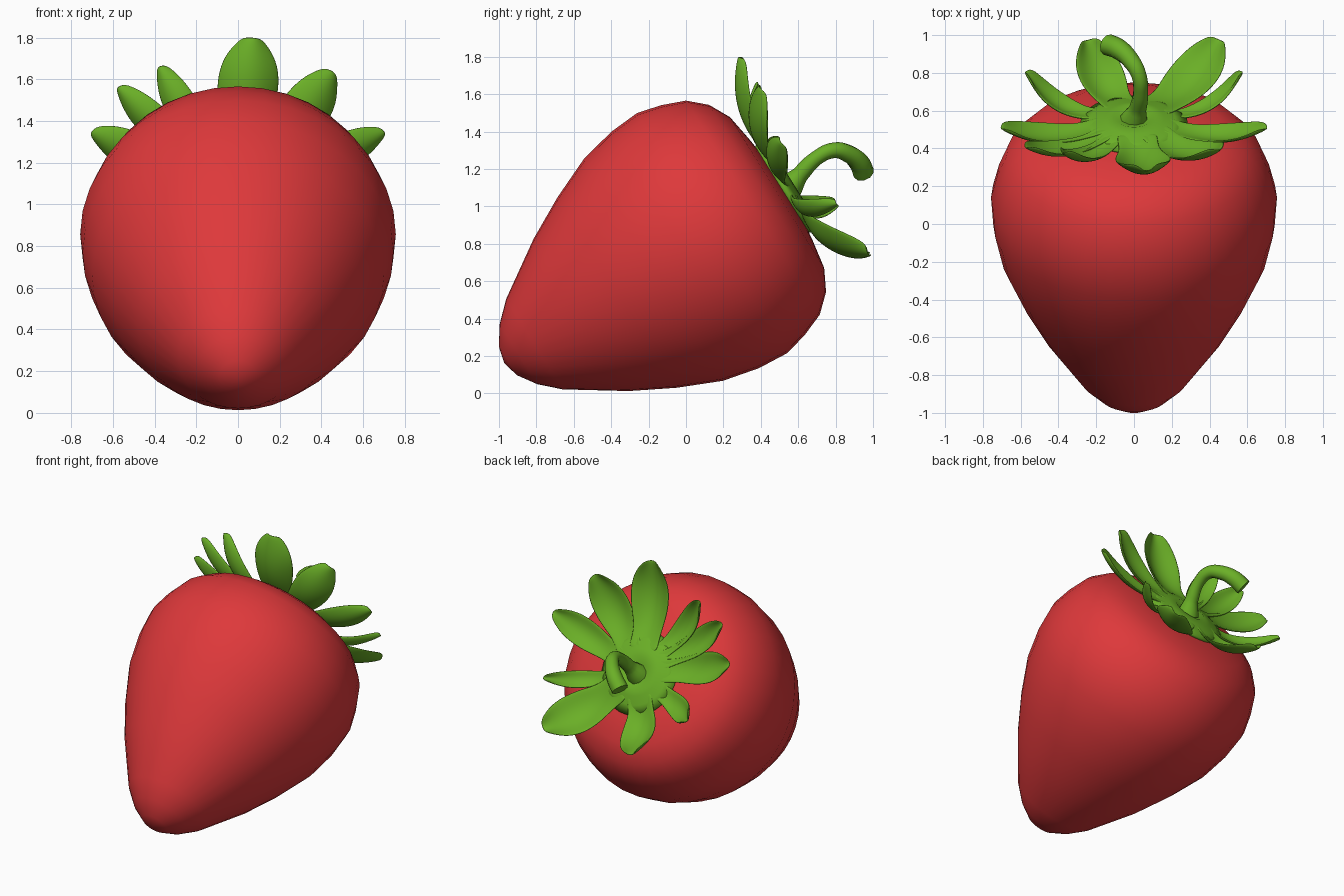
import bpy
import bmesh
from math import radians, sin, cos, tau
from mathutils import Vector

if "Cube" in bpy.data.objects:
    bpy.data.objects.remove(bpy.data.objects["Cube"], do_unlink=True)

TILT = radians(-58)          # fruit axis leans from vertical towards the back


def material(name, rgb):
    m = bpy.data.materials.new(name)
    m.use_nodes = True
    m.diffuse_color = (*rgb, 1)
    bsdf = m.node_tree.nodes["Principled BSDF"]
    bsdf.inputs["Base Color"].default_value = (*rgb, 1)
    bsdf.inputs["Roughness"].default_value = 0.6
    return m


RED = material("berry red", (0.73, 0.04, 0.043))
GREEN = material("leaf green", (0.145, 0.43, 0.02))


def finish(name, bm, mat, location):
    """Turn a bmesh into a smooth, tilted object."""
    bmesh.ops.recalc_face_normals(bm, faces=bm.faces)
    mesh = bpy.data.meshes.new(name)
    bm.to_mesh(mesh)
    bm.free()
    mesh.materials.append(mat)
    mesh.shade_smooth()
    ob = bpy.data.objects.new(name, mesh)
    ob.location = location
    ob.rotation_euler.x = TILT
    bpy.context.collection.objects.link(ob)
    return ob


def lathe(bm, profile, sides):
    """Revolve (radius, height) points around local z."""
    rings = []
    for r, h in profile:
        if r == 0:
            rings.append([bm.verts.new((0, 0, h))] * sides)
        else:
            rings.append([bm.verts.new((r * cos(tau * i / sides), r * sin(tau * i / sides), h))
                          for i in range(sides)])
    for a, b in zip(rings, rings[1:]):
        for i in range(sides):
            j = (i + 1) % sides
            bm.faces.new(dict.fromkeys((a[i], a[j], b[j], b[i])))


# Berry body: revolved profile from the blunt tip to the crown
bm = bmesh.new()
lathe(bm, [(0, -1.24), (.09, -1.218), (.19, -1.15), (.285, -1.05), (.48, -.755),
           (.6, -.53), (.7, -.3), (.745, -.1), (.757, .07), (.725, .2), (.675, .327),
           (.59, .42), (.475, .48), (.32, .505), (.16, .525), (0, .53)], 36)
finish("berry_body", bm, RED, (0, .08, .82))

CROWN = (0, .556, 1.117)

# Calyx disc with a small raised ring around the stem
bm = bmesh.new()
lathe(bm, [(0, 0), (.07, 0), (.11, .018), (.16, .006), (.22, -.008), (.285, -.03), (.27, -.05)], 32)
finish("calyx_disc", bm, GREEN, CROWN)

# Leaves: tip across, tip up, tip lift, half width, cup
LEAVES = [
    (.07, .73, .13, .15, .08),
    (.46, .53, .14, .13, .05),
    (.71, .22, .08, .10, .04),
    (.58, -.22, .16, .06, .02),
    (.46, -.54, .16, .15, .06),
    (-.25, -.54, .16, .13, .06),
    (-.58, -.22, .16, .08, .03),
    (-.71, .22, .08, .11, .04),
    (-.58, .46, .11, .09, .04),
    (-.38, .56, .14, .085, .04),
]
WIDTHS = [.75, .7, .76, .92, 1, .98, .8, .35]
START = .15


def leaf(bm, across, up, lift, half, cup):
    tip = Vector((across, -up, 0))
    out = tip.normalized()
    side = Vector((-out.y, out.x, 0))
    rows = []
    for k, width in enumerate(WIDTHS):
        s = k / (len(WIDTHS) - 1)
        mid = out * (START + (tip.length - START) * s)
        height = lift * s ** 3 - .2 * s * (1 - s)
        row = []
        for c in (-1, -.5, 0, .5, 1):
            p = mid + side * (c * half * width)
            p.z = height + cup * c * c * width * min(1, 2 * s) 
            # round off the end of the blade
            p -= out * (.03 * c * c * s ** 4)
            row.append(bm.verts.new(p))
        rows.append(row)
    for a, b in zip(rows, rows[1:]):
        for i in range(4):
            bm.faces.new((a[i], a[i + 1], b[i + 1], b[i]))


bm = bmesh.new()
for spec in LEAVES:
    leaf(bm, *spec)
leaves = finish("calyx_leaves", bm, GREEN, CROWN)
thick = leaves.modifiers.new("thickness", "SOLIDIFY")
thick.thickness = .014
thick.offset = 0
smooth = leaves.modifiers.new("smooth", "SUBSURF")
smooth.levels = smooth.render_levels = 2

# Stem: hooked tube, flared at the base and swollen at the cut end
curve = bpy.data.curves.new("stem", "CURVE")
curve.dimensions = "3D"
curve.bevel_depth = .044
curve.bevel_resolution = 3
curve.resolution_u = 6
curve.use_fill_caps = True
path = [(0, .55, 1.10, 1.7), (.02, .61, 1.17, 1.05), (.035, .7, 1.26, .9), (.025, .79, 1.3, .95),
        (-.02, .87, 1.28, 1.1), (-.08, .925, 1.235, 1.25), (-.14, .95, 1.18, 1.3)]
spline = curve.splines.new("BEZIER")
spline.bezier_points.add(len(path) - 1)
for point, (x, y, z, r) in zip(spline.bezier_points, path):
    point.co = (x, y, z)
    point.radius = r
    point.handle_left_type = point.handle_right_type = "AUTO"
curve.materials.append(GREEN)
stem = bpy.data.objects.new("stem", curve)
bpy.context.collection.objects.link(stem)
bpy.ops.object.select_all(action="DESELECT")
stem.select_set(True)
bpy.context.view_layer.objects.active = stem
bpy.ops.object.convert(target="MESH")
bpy.ops.object.shade_smooth_by_angle(angle=radians(50))
